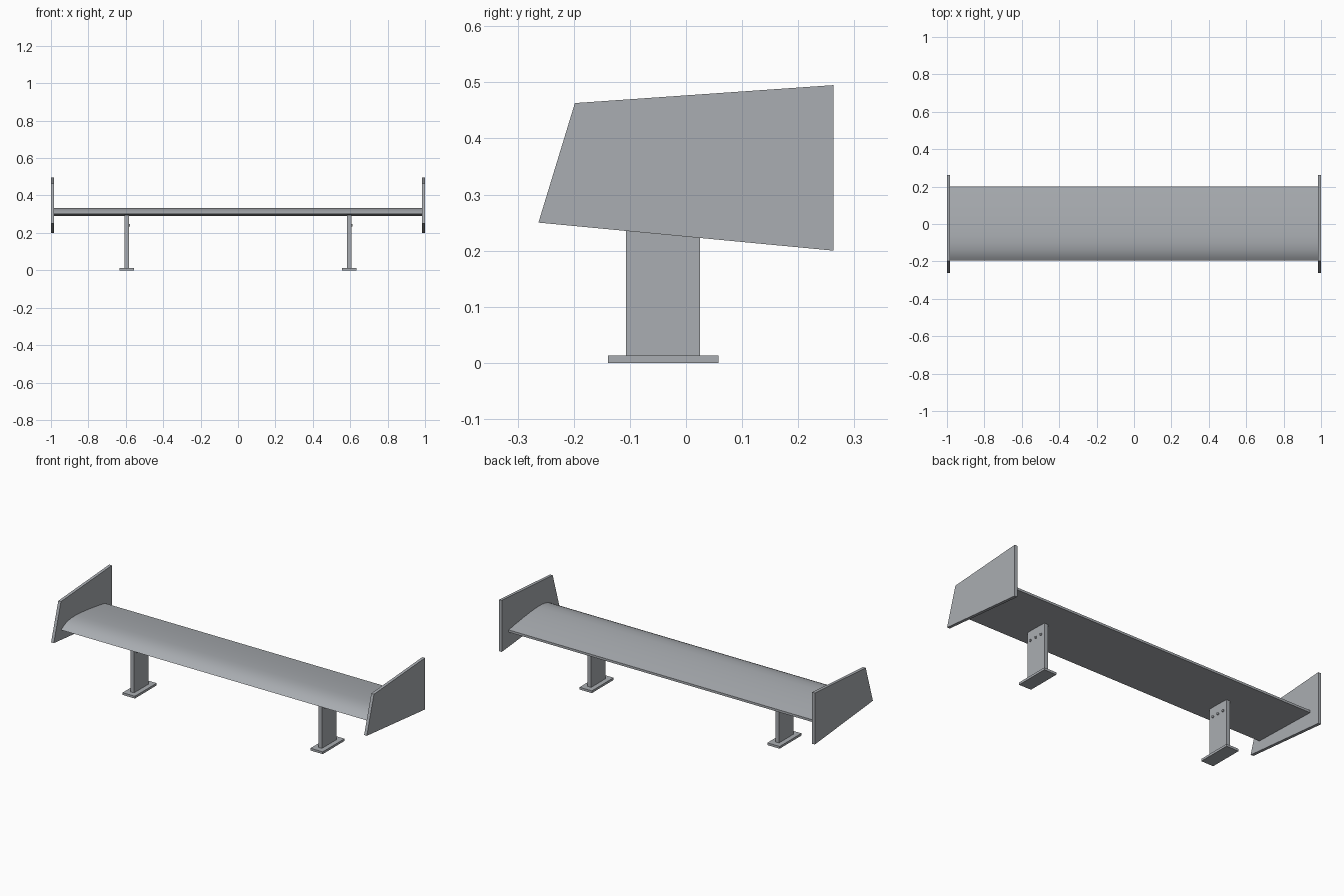
import bpy
import bmesh
import math

cube = bpy.data.objects.get("Cube")
if cube:
    bpy.data.objects.remove(cube, do_unlink=True)

COLOUR = (0.40, 0.42, 0.445, 1)
metal = bpy.data.materials.new("grey_metal")
metal.use_nodes = True
metal.diffuse_color = COLOUR
metal.node_tree.nodes["Principled BSDF"].inputs["Base Color"].default_value = COLOUR


def extrude_profile(name, profile, x0, x1):
    """Sweep a closed (y, z) profile along x."""
    bm = bmesh.new()
    face = bm.faces.new([bm.verts.new((x0, y, z)) for y, z in profile])
    result = bmesh.ops.extrude_face_region(bm, geom=[face])
    moved = [v for v in result["geom"] if isinstance(v, bmesh.types.BMVert)]
    bmesh.ops.translate(bm, verts=moved, vec=(x1 - x0, 0, 0))
    bmesh.ops.recalc_face_normals(bm, faces=bm.faces[:])
    mesh = bpy.data.meshes.new(name)
    bm.to_mesh(mesh)
    bm.free()
    obj = bpy.data.objects.new(name, mesh)
    bpy.context.collection.objects.link(obj)
    mesh.materials.append(metal)
    return obj


def box(name, x, half_width, y0, y1, z0, z1):
    profile = [(y0, z0), (y1, z0), (y1, z1), (y0, z1)]
    return extrude_profile(name, profile, x - half_width, x + half_width)


# Wing blade: curved top, flat underside, blunt trailing edge
blade_profile = [
    (-0.196, 0.300), (-0.18, 0.311), (-0.16, 0.321), (-0.135, 0.329),
    (-0.10, 0.334), (-0.06, 0.334), (0.0, 0.330), (0.07, 0.322),
    (0.14, 0.312), (0.20, 0.302), (0.20, 0.289),
]
blade = extrude_profile("wing_blade", blade_profile, -0.985, 0.985)
bpy.ops.object.select_all(action="DESELECT")
blade.select_set(True)
bpy.context.view_layer.objects.active = blade
bpy.ops.object.shade_smooth_by_angle(angle=math.radians(30))

# End plates
plate_profile = [(-0.263, 0.25), (-0.198, 0.463), (0.263, 0.495), (0.263, 0.20)]
for label, side in (("left", 1), ("right", -1)):
    extrude_profile(f"{label}_end_plate", plate_profile, side * 0.983, side)

    # Strut with its foot
    x = side * 0.595
    box(f"{label}_strut", x, 0.0115, -0.107, 0.025, 0.012, 0.296)
    box(f"{label}_foot", x, 0.039, -0.139, 0.058, 0, 0.013)

    # Row of bolt heads on one face of the strut
    for i in (-1, 0, 1):
        bpy.ops.mesh.primitive_cylinder_add(
            vertices=12, radius=0.007, depth=0.012,
            location=(x + 0.0115, -0.041 + i * 0.04, 0.24),
            rotation=(0, math.pi / 2, 0))
        bolt = bpy.context.object
        bolt.name = f"{label}_bolt_{i + 2}"
        bolt.data.materials.append(metal)
        bpy.ops.object.shade_smooth_by_angle(angle=math.radians(40))
